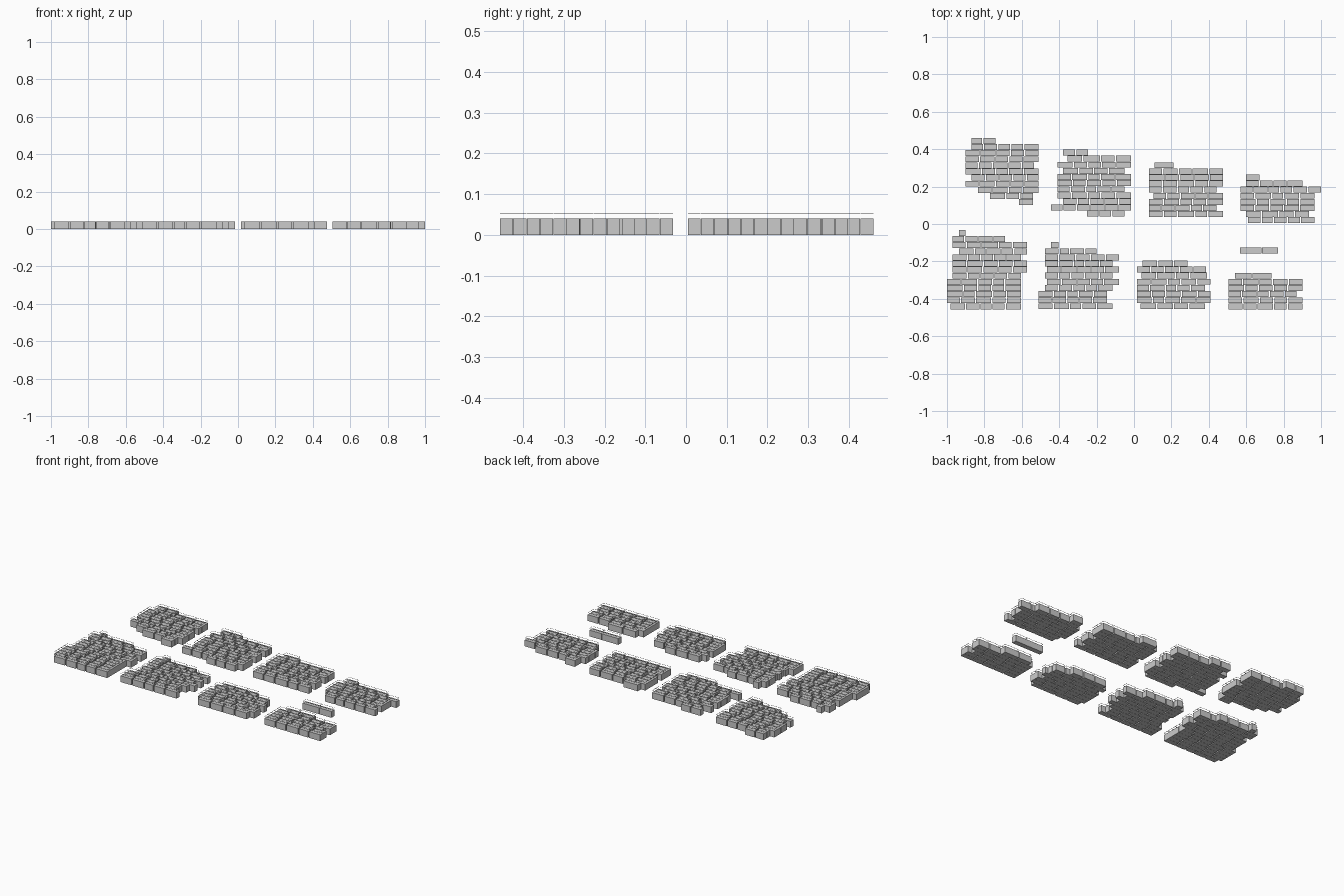
import bpy, bmesh, random

if "Cube" in bpy.data.objects:
    bpy.data.objects.remove(bpy.data.objects["Cube"])

random.seed(4)
PITCH = 0.0327      # course spacing
BODY = 0.04         # brick height
RIM = 0.053         # height of the floating outline
JOINT = 0.007       # gap between bricks in a course


def box(bm, x0, x1, y0, y1, z0, z1):
    v = [bm.verts.new((x, y, z)) for z in (z0, z1)
         for x, y in ((x0, y0), (x1, y0), (x1, y1), (x0, y1))]
    for f in ((3, 2, 1, 0), (4, 5, 6, 7), (0, 1, 5, 4), (1, 2, 6, 5), (2, 3, 7, 6), (3, 0, 4, 7)):
        bm.faces.new([v[i] for i in f])


def brick(bm, x0, x1, y0, y1):
    # solid body with a hair-thin rim outline hovering above it
    box(bm, x0, x1, y0, y1, 0, BODY)
    t, a, b = 0.0015, RIM - 0.001, RIM
    box(bm, x0, x1, y0, y0 + t, a, b)
    box(bm, x0, x1, y1 - t, y1, a, b)
    box(bm, x0, x0 + t, y0 + t, y1 - t, a, b)
    box(bm, x1 - t, x1, y0 + t, y1 - t, a, b)


def course(bm, x0, x1, y1, joint=JOINT):
    # one row of bricks with slightly varied lengths
    n = max(1, round((x1 - x0) / 0.078))
    cuts = [x0] + [x0 + (x1 - x0) * i / n + random.uniform(-0.008, 0.008)
                   for i in range(1, n)] + [x1]
    for i in range(n):
        a = cuts[i] + (joint / 2 if i else 0)
        b = cuts[i + 1] - (joint / 2 if i < n - 1 else 0)
        brick(bm, a, b, y1 - PITCH + 0.001, y1)


def finish(bm, name):
    me = bpy.data.meshes.new(name)
    bm.to_mesh(me)
    bm.free()
    bpy.context.collection.objects.link(bpy.data.objects.new(name, me))


def patch(name, top, rows, left, right, lefts={}, rights={}):
    # stacked courses; lefts / rights give the ragged ends that differ
    bm = bmesh.new()
    for r in range(rows):
        course(bm, lefts.get(r, left), rights.get(r, right), top - r * PITCH)
    finish(bm, name)


# back row of brick patches
patch("brick_patch_back_1", 0.46, 11, -0.90, -0.51,
      {0: -0.87, 1: -0.87, 6: -0.87, 8: -0.835, 9: -0.77, 10: -0.615},
      {0: -0.74, 4: -0.535, 9: -0.54, 10: -0.54})
patch("brick_patch_back_2", 0.398, 11, -0.41, -0.016,
      {0: -0.38, 1: -0.355, 3: -0.38, 8: -0.38, 9: -0.445, 10: -0.25},
      {0: -0.245, 3: -0.05, 6: -0.05, 10: -0.05})
patch("brick_patch_back_3", 0.33, 9, 0.08, 0.475,
      {0: 0.11, 5: 0.105}, {0: 0.21, 4: 0.44, 7: 0.44})
patch("brick_patch_back_4", 0.265, 8, 0.57, 0.965,
      {0: 0.60, 1: 0.60, 6: 0.60, 7: 0.61},
      {0: 0.67, 1: 0.90, 2: 1.0, 6: 0.935})

# front row of brick patches
patch("brick_patch_front_1", -0.032, 13, -0.97, -0.605,
      {0: -0.935, 3: -0.935, 8: -1.0, 9: -1.0, 10: -1.0, 11: -1.0, 12: -0.98},
      {0: -0.90, 1: -0.69, 2: -0.573, 3: -0.573, 5: -0.573, 6: -0.573})
patch("brick_patch_front_2", -0.097, 11, -0.475, -0.115,
      {0: -0.445, 4: -0.465, 6: -0.465, 8: -0.51, 9: -0.51, 10: -0.51},
      {0: -0.405, 1: -0.20, 2: -0.08, 4: -0.08, 6: -0.08, 8: -0.145, 9: -0.145})
patch("brick_patch_front_3", -0.195, 8, 0.015, 0.41,
      {0: 0.045, 2: 0.04, 7: 0.035},
      {0: 0.285, 1: 0.385, 2: 0.39, 4: 0.38, 7: 0.38})
patch("brick_patch_front_4", -0.261, 6, 0.505, 0.90,
      {0: 0.54}, {0: 0.735, 3: 0.87})

# loose pair of long bricks
bm = bmesh.new()
for x0, x1 in ((0.567, 0.683), (0.684, 0.77)):
    brick(bm, x0, x1, -0.157, -0.126)
finish(bm, "loose_bricks")
